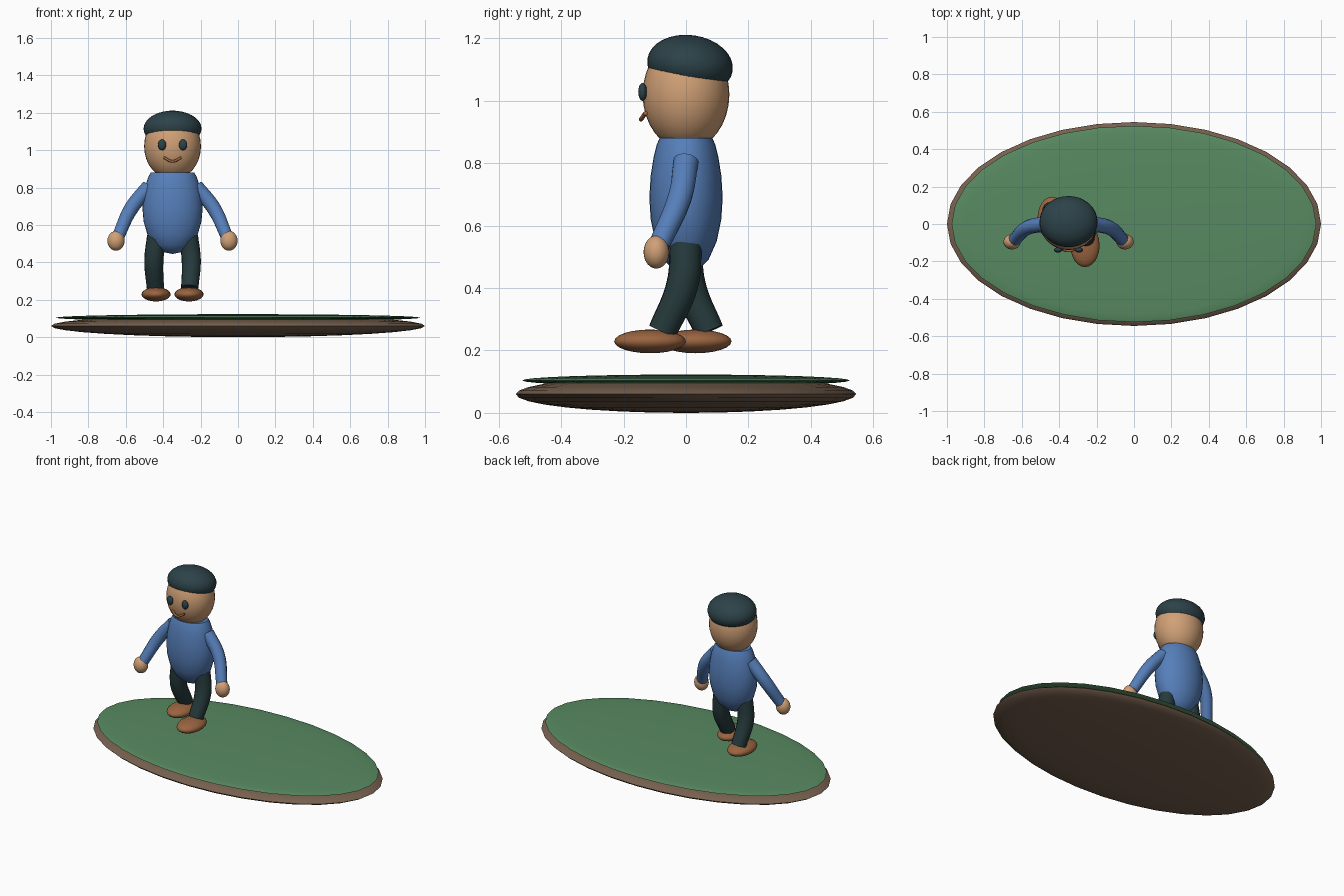
import bpy, bmesh, math
from mathutils import Matrix, Vector

cube = bpy.data.objects.get("Cube")
if cube:
    bpy.data.objects.remove(cube, do_unlink=True)

CX = -0.35  # centre line of the figure


def material(name, r, g, b):
    def linear(c):
        c /= 255
        return c / 12.92 if c <= 0.04045 else ((c + 0.055) / 1.055) ** 2.4
    m = bpy.data.materials.new(name)
    m.use_nodes = True
    col = (linear(r), linear(g), linear(b), 1)
    m.diffuse_color = col
    m.node_tree.nodes["Principled BSDF"].inputs["Base Color"].default_value = col
    return m


skin = material("skin", 208, 160, 118)
shirt = material("shirt_blue", 86, 127, 186)
dark = material("dark_teal", 44, 66, 72)
trouser = material("trouser_green", 38, 58, 60)
leather = material("leather_brown", 154, 100, 64)
grass = material("grass_green", 88, 138, 98)
earth = material("earth_brown", 118, 96, 78)


def finish(ob, mat, angle=50):
    """Assign the colour and smooth everything but sharp rims."""
    ob.data.materials.append(mat)
    bpy.ops.object.select_all(action="DESELECT")
    ob.select_set(True)
    bpy.context.view_layer.objects.active = ob
    bpy.ops.object.shade_smooth_by_angle(angle=math.radians(angle))
    return ob


def mesh_object(name, bm, mat):
    me = bpy.data.meshes.new(name)
    bmesh.ops.recalc_face_normals(bm, faces=bm.faces)
    bm.to_mesh(me)
    bm.free()
    ob = bpy.data.objects.new(name, me)
    bpy.context.collection.objects.link(ob)
    return finish(ob, mat)


def ellipsoid(name, centre, radii, mat, tilt=0, segments=32):
    bm = bmesh.new()
    bmesh.ops.create_uvsphere(bm, u_segments=segments, v_segments=segments // 2, radius=1)
    place = (Matrix.Translation(centre) @ Matrix.Rotation(math.radians(tilt), 4, "X")
             @ Matrix.Diagonal((*radii, 1)))
    bmesh.ops.transform(bm, matrix=place, verts=bm.verts)
    return mesh_object(name, bm, mat)


def lathe(name, profile, centre, squash, mat, steps=32):
    bm = bmesh.new()
    vs = [bm.verts.new((r, 0, z)) for r, z in profile]
    es = [bm.edges.new(pair) for pair in zip(vs, vs[1:])]
    bmesh.ops.spin(bm, geom=vs + es, cent=(0, 0, 0), axis=(0, 0, 1),
                   angle=math.tau, steps=steps)
    bmesh.ops.remove_doubles(bm, verts=bm.verts, dist=0.0005)
    place = Matrix.Translation(centre) @ Matrix.Diagonal((1, squash, 1, 1))
    bmesh.ops.transform(bm, matrix=place, verts=bm.verts)
    return mesh_object(name, bm, mat)


def tube(name, points, radii, mat):
    """Round limb swept along a smooth path, with flat ends."""
    cu = bpy.data.curves.new(name, "CURVE")
    cu.dimensions = "3D"
    cu.bevel_depth = 1
    cu.bevel_resolution = 4
    cu.resolution_u = 8
    cu.use_fill_caps = True
    sp = cu.splines.new("BEZIER")
    sp.bezier_points.add(len(points) - 1)
    for bp, p, r in zip(sp.bezier_points, points, radii):
        bp.co = Vector(p)
        bp.radius = r
        bp.handle_left_type = bp.handle_right_type = "AUTO"
    ob = bpy.data.objects.new(name, cu)
    bpy.context.collection.objects.link(ob)
    bpy.ops.object.select_all(action="DESELECT")
    ob.select_set(True)
    bpy.context.view_layer.objects.active = ob
    bpy.ops.object.convert(target="MESH")
    return finish(bpy.context.object, mat)


# Ground disc
ellipsoid("earth_base", (0, 0, 0.06), (1, 0.545, 0.06), earth)
ellipsoid("grass_top", (0, 0, 0.104), (0.975, 0.525, 0.019), grass)

# Body
body = [(0, 0.445), (0.05, 0.455), (0.1, 0.492), (0.135, 0.55), (0.155, 0.62), (0.161, 0.69),
        (0.155, 0.76), (0.142, 0.82), (0.128, 0.86), (0.116, 0.88), (0, 0.88)]
lathe("torso", body, (CX, 0, 0), 0.73, shirt)

# Head, cap and face
ellipsoid("head", (CX, 0, 1.02), (0.152, 0.139, 0.178), skin)
ellipsoid("cap", (CX, 0.013, 1.115), (0.155, 0.138, 0.095), dark, tilt=-8)
tube("mouth", [(CX - 0.045, -0.13, 0.96), (CX, -0.144, 0.94), (CX + 0.045, -0.13, 0.96)],
     (0.007, 0.007, 0.007), leather)

# Paired parts; the legs are in mid stride, left foot forward
for side, s in (("left", 1), ("right", -1)):
    ellipsoid(side + "_eye", (CX + s * 0.056, -0.139, 1.028), (0.022, 0.014, 0.029),
              dark, segments=20)
    tube(side + "_arm", [(CX + s * 0.125, 0, 0.805), (CX + s * 0.22, -0.02, 0.69),
                         (CX + s * 0.29, -0.085, 0.54)], (0.041, 0.039, 0.034), shirt)
    ellipsoid(side + "_hand", (CX + s * 0.302, -0.095, 0.515), (0.046, 0.041, 0.053),
              skin, segments=24)
    tube(side + "_leg", [(CX + s * 0.085, 0, 0.54), (CX + s * 0.1, -s * 0.012, 0.41),
                         (CX + s * 0.092, -s * 0.075, 0.262)], (0.052, 0.052, 0.047), trouser)
    ellipsoid(side + "_shoe", (CX + s * 0.088, -0.042 - s * 0.073, 0.229),
              (0.078, 0.115, 0.038), leather, segments=24)
